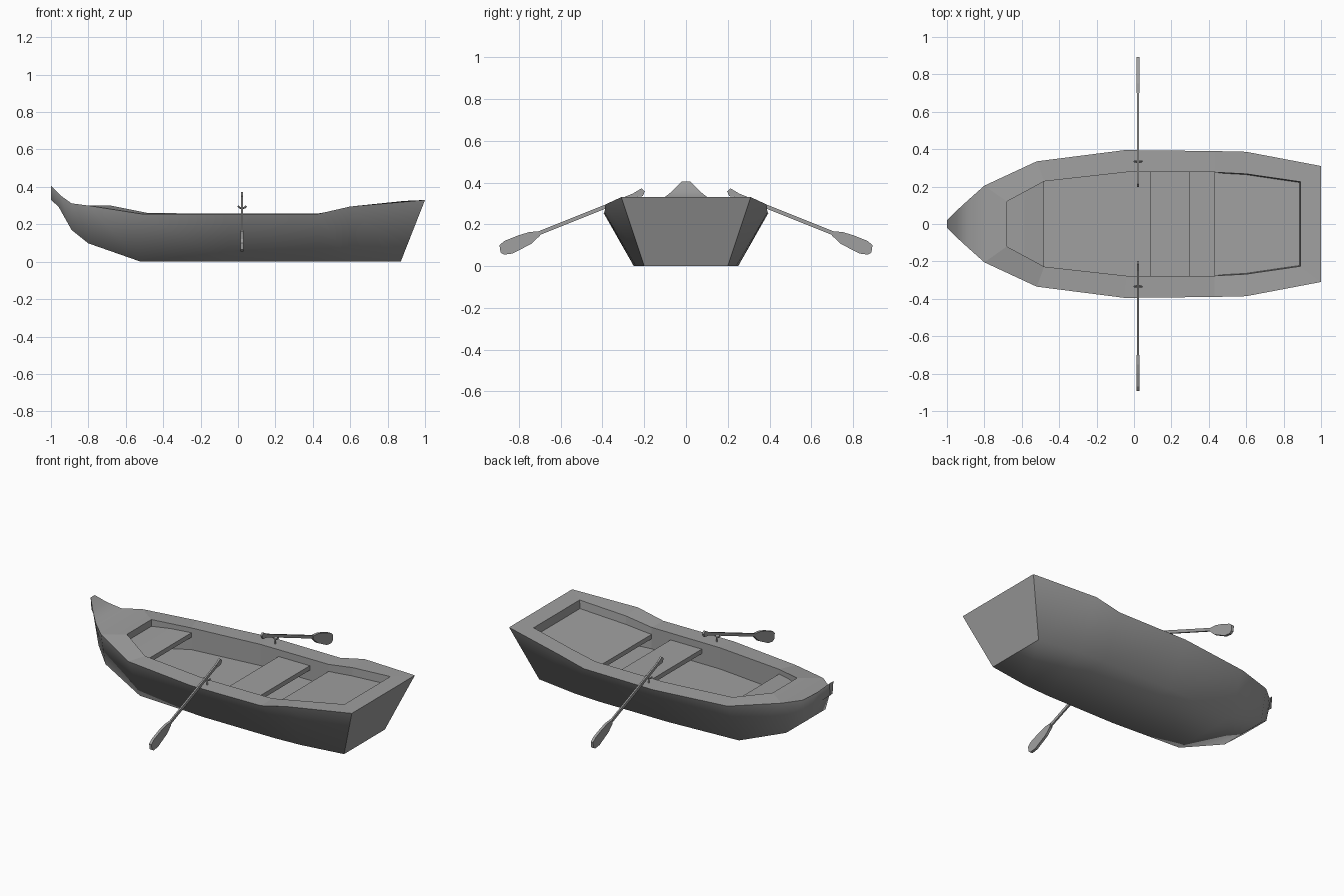
import bpy, bmesh, math
from mathutils import Vector

cube = bpy.data.objects.get("Cube")
if cube:
    bpy.data.objects.remove(cube, do_unlink=True)

grey = bpy.data.materials.new("weathered grey")
grey.use_nodes = True
colour = (0.35, 0.35, 0.35, 1)
grey.diffuse_color = colour
grey.node_tree.nodes["Principled BSDF"].inputs["Base Color"].default_value = colour


def finish(bm, name):
    """Turn a bmesh into a named grey object."""
    bmesh.ops.recalc_face_normals(bm, faces=bm.faces[:])
    mesh = bpy.data.meshes.new(name)
    bm.to_mesh(mesh)
    bm.free()
    mesh.materials.append(grey)
    obj = bpy.data.objects.new(name, mesh)
    bpy.context.scene.collection.objects.link(obj)
    return obj


def prism(name, outline, offset):
    """Closed prism from a flat outline, swept along offset."""
    bm = bmesh.new()
    base = [bm.verts.new(p) for p in outline]
    top = [bm.verts.new(Vector(p) + Vector(offset)) for p in outline]
    bm.faces.new(base)
    bm.faces.new(top)
    n = len(base)
    for i in range(n):
        j = (i + 1) % n
        bm.faces.new((base[i], base[j], top[j], top[i]))
    return finish(bm, name)


def rod(name, a, b, radius, sides=4):
    """Thin bar between two points."""
    a, b = Vector(a), Vector(b)
    bm = bmesh.new()
    bmesh.ops.create_cone(bm, cap_ends=True, segments=sides, radius1=radius,
                          radius2=radius, depth=(b - a).length)
    turn = (b - a).to_track_quat("Z", "Y").to_matrix()
    for v in bm.verts:
        v.co = turn @ v.co + (a + b) / 2
    return finish(bm, name)


# Hull lines from bow to stern, as (x, half width, height)
outer_rim = [(-1, .02, .405), (-.95, .07, .355), (-.89, .125, .312),
             (-.8, .205, .3), (-.52, .335, .256), (-.05, .395, .255),
             (.43, .39, .256), (.6, .386, .295), (1, .31, .33)]
chine = [(-1, .012, .33), (-.96, .035, .295), (-.89, .1, .17),
         (-.8, .16, .098), (-.52, .222, 0), (-.05, .25, 0),
         (.43, .25, 0), (.6, .24, 0), (.87, .2, 0)]
inner_rim = [(-.68, .12, .3), (-.48, .228, .26), (-.04, .277, .257),
             (.43, .277, .258), (.6, .268, .287), (.89, .226, .325)]
FLOOR = .125
floor_edge = [(x, y, FLOOR) for x, y, z in inner_rim[:4]]
floor_edge += [(.6, .255, FLOOR), (.87, .21, FLOOR)]

# Hull: shell, transom, gunwale and cockpit as one closed skin
bm = bmesh.new()


def line(points):
    return [[bm.verts.new((x, s * y, z)) for x, y, z in points] for s in (-1, 1)]


def strip(a, b, smooth=False):
    faces = []
    for i in range(len(a) - 1):
        f = bm.faces.new((a[i], a[i + 1], b[i + 1], b[i]))
        f.smooth = smooth
        faces.append(f)
    return faces


rim, keel, lip, sole = (line(p) for p in (outer_rim, chine, inner_rim, floor_edge))
shell = strip(keel[0], keel[1], True)
for s in (0, 1):
    shell += strip(rim[s], keel[s], True)
    strip(rim[s][3:], lip[s])
    strip(lip[s], sole[s])
strip(sole[0], sole[1])
strip(rim[0][:4], rim[1][:4], True)
bm.faces.new((rim[0][3], rim[1][3], lip[1][0], lip[0][0])).smooth = True
for upper, lower in ((rim, keel), (lip, sole)):
    for end in (0, -1):
        bm.faces.new((upper[0][end], upper[1][end], lower[1][end], lower[0][end]))
bm.faces.new((rim[0][-1], rim[1][-1], lip[1][-1], lip[0][-1]))
shell = set(shell)
for e in bm.edges:
    e.smooth = len([f for f in e.link_faces if f in shell]) != 1
finish(bm, "hull")


def half_width(x):
    """Cockpit half width at a given x, let slightly into the walls."""
    for (x0, y0, _), (x1, y1, _) in zip(inner_rim, inner_rim[1:]):
        if x <= x1:
            return y0 + (y1 - y0) * (x - x0) / (x1 - x0) + .002


# Seats follow the cockpit walls; the end seats rise with the sheer
SEAT = .028
for name, profile in (
        ("bow_seat", [(-.68, .258), (-.585, .25), (-.48, .23)]),
        ("middle_seat", [(.085, .215), (.3, .215)]),
        ("stern_seat", [(.43, .215), (.6, .237), (.82, .266), (.89, .275)])):
    bm = bmesh.new()
    corners = [[bm.verts.new((x, s * half_width(x), z - d)) for x, z in profile]
               for s, d in ((-1, 0), (1, 0), (1, SEAT), (-1, SEAT))]
    for a, b in zip(corners, corners[1:] + corners[:1]):
        strip(a, b)
    for end in (0, -1):
        bm.faces.new([c[end] for c in corners])
    finish(bm, name)

# Oars and oarlocks on both sides
OAR_X = .022
shaft = [(.22, .361), (.72, .161), (.72, .141), (.22, .341)]
blade = [(.70, .167), (.75, .163), (.80, .148), (.87, .12), (.893, .1),
         (.888, .065), (.872, .055), (.83, .06), (.74, .107), (.70, .145)]
grip = [(.25, .35), (.213, .372), (.197, .358), (.207, .335), (.245, .33)]
fork = [(-.022, .298), (-.012, .288), (0, .285), (.012, .288), (.022, .298)]
for side, s in (("left", 1), ("right", -1)):
    for part, outline, half in (("shaft", shaft, .005), ("blade", blade, .008),
                                ("grip", grip, .006)):
        prism(f"{side}_oar_{part}",
              [(OAR_X - half, s * y, z) for y, z in outline], (2 * half, 0, 0))
    rod(side + "_oarlock_pin", (OAR_X, s * .335, .25), (OAR_X, s * .335, .287), .005)
    for i, (a, b) in enumerate(zip(fork, fork[1:])):
        rod(f"{side}_oarlock_fork_{i + 1}", (OAR_X + a[0], s * .335, a[1]),
            (OAR_X + b[0], s * .335, b[1]), .005)
